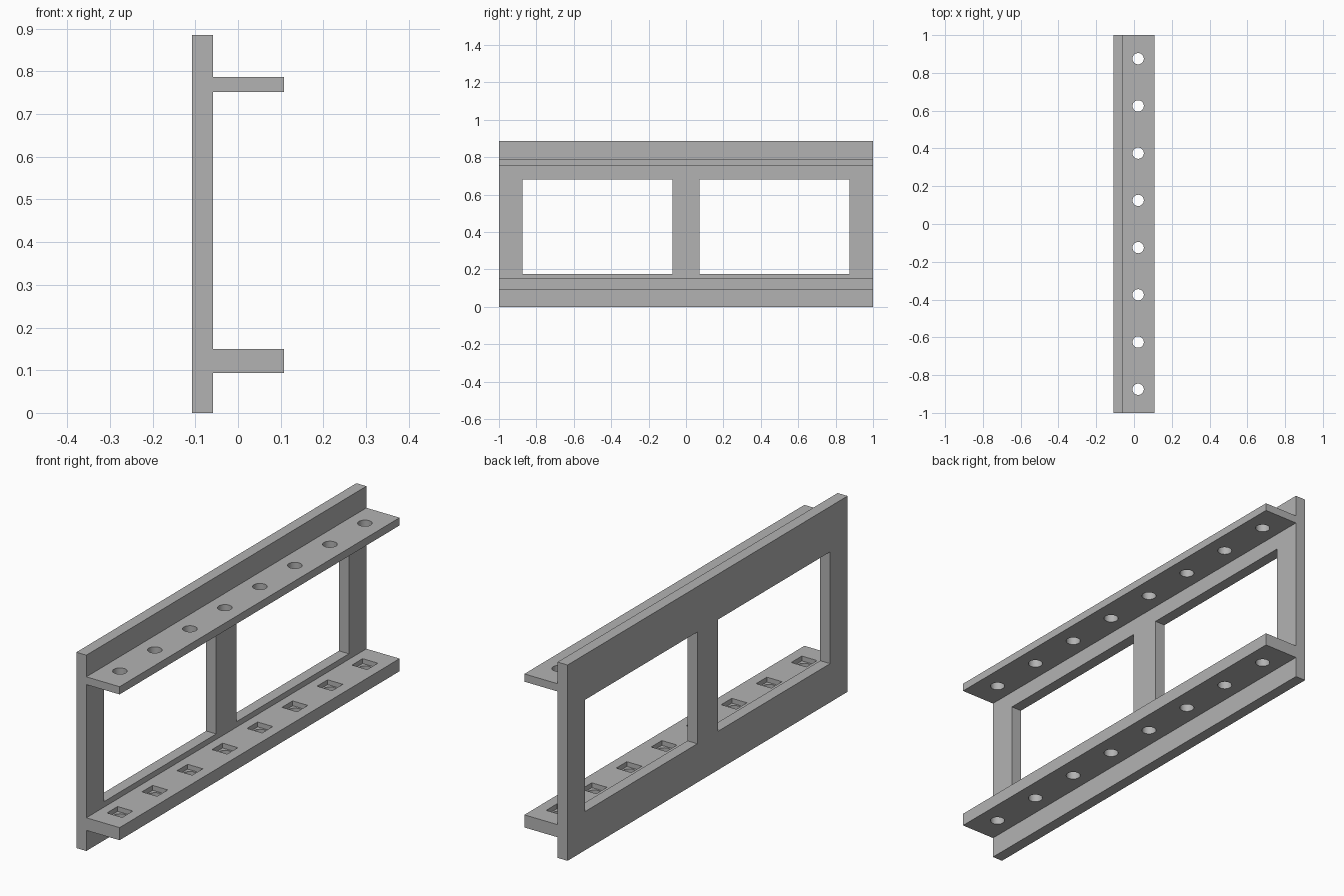
import bpy
import bmesh
from mathutils import Matrix, Vector

if "Cube" in bpy.data.objects:
    bpy.data.objects.remove(bpy.data.objects["Cube"], do_unlink=True)

grey = bpy.data.materials.new("plain grey")
grey.use_nodes = True
COLOUR = (0.45, 0.45, 0.45, 1)
grey.diffuse_color = COLOUR
grey.node_tree.nodes["Principled BSDF"].inputs["Base Color"].default_value = COLOUR

# Main dimensions
LEFT, FRONT_FACE, RIGHT = -0.108, -0.058, 0.108
HOLE_X, HOLE_R, POCKET = 0.022, 0.03, 0.076
HOLE_YS = [-0.875 + 0.25 * i for i in range(8)]


def add_box(bm, low, high):
    low, high = Vector(low), Vector(high)
    place = Matrix.Translation((low + high) / 2) @ Matrix.Diagonal((*(high - low), 1))
    bmesh.ops.create_cube(bm, size=1, matrix=place)


def finish(name, bm):
    mesh = bpy.data.meshes.new(name)
    bm.to_mesh(mesh)
    bm.free()
    mesh.materials.append(grey)
    obj = bpy.data.objects.new(name, mesh)
    bpy.context.collection.objects.link(obj)
    return obj


def box(name, low, high):
    bm = bmesh.new()
    add_box(bm, low, high)
    return finish(name, bm)


def cut(obj, bm):
    """Subtract the cutter shapes from obj, then discard the cutter."""
    cutter = finish("cutter", bm)
    cutter.hide_render = True
    mod = obj.modifiers.new("cut", "BOOLEAN")
    mod.operation = "DIFFERENCE"
    mod.solver = "EXACT"
    mod.object = cutter
    bpy.ops.object.select_all(action="DESELECT")
    bpy.context.view_layer.objects.active = obj
    obj.select_set(True)
    bpy.ops.object.modifier_apply(modifier=mod.name)
    bpy.data.objects.remove(cutter, do_unlink=True)


def drill(shelf, z):
    """Row of round bolt holes through a shelf."""
    bm = bmesh.new()
    for y in HOLE_YS:
        bmesh.ops.create_cone(bm, cap_ends=True, segments=32, radius1=HOLE_R,
                              radius2=HOLE_R, depth=0.2,
                              matrix=Matrix.Translation((HOLE_X, y, z)))
    cut(shelf, bm)
    bpy.ops.object.shade_smooth_by_angle()


# Upright back plate with two windows
plate = box("back_plate", (LEFT, -1, 0), (FRONT_FACE, 1, 0.885))
windows = bmesh.new()
for y0, y1 in ((-0.875, -0.073), (0.073, 0.875)):
    add_box(windows, (-0.3, y0, 0.175), (0.1, y1, 0.68))
cut(plate, windows)

# Thin upper shelf
upper = box("upper_shelf", (FRONT_FACE, -1, 0.752), (RIGHT, 1, 0.787))
drill(upper, 0.77)

# Thicker lower shelf with square nut pockets above the holes
lower = box("lower_shelf", (FRONT_FACE, -1, 0.093), (RIGHT, 1, 0.15))
pockets = bmesh.new()
h = POCKET / 2
for y in HOLE_YS:
    add_box(pockets, (HOLE_X - h, y - h, 0.128), (HOLE_X + h, y + h, 0.2))
cut(lower, pockets)
drill(lower, 0.12)
